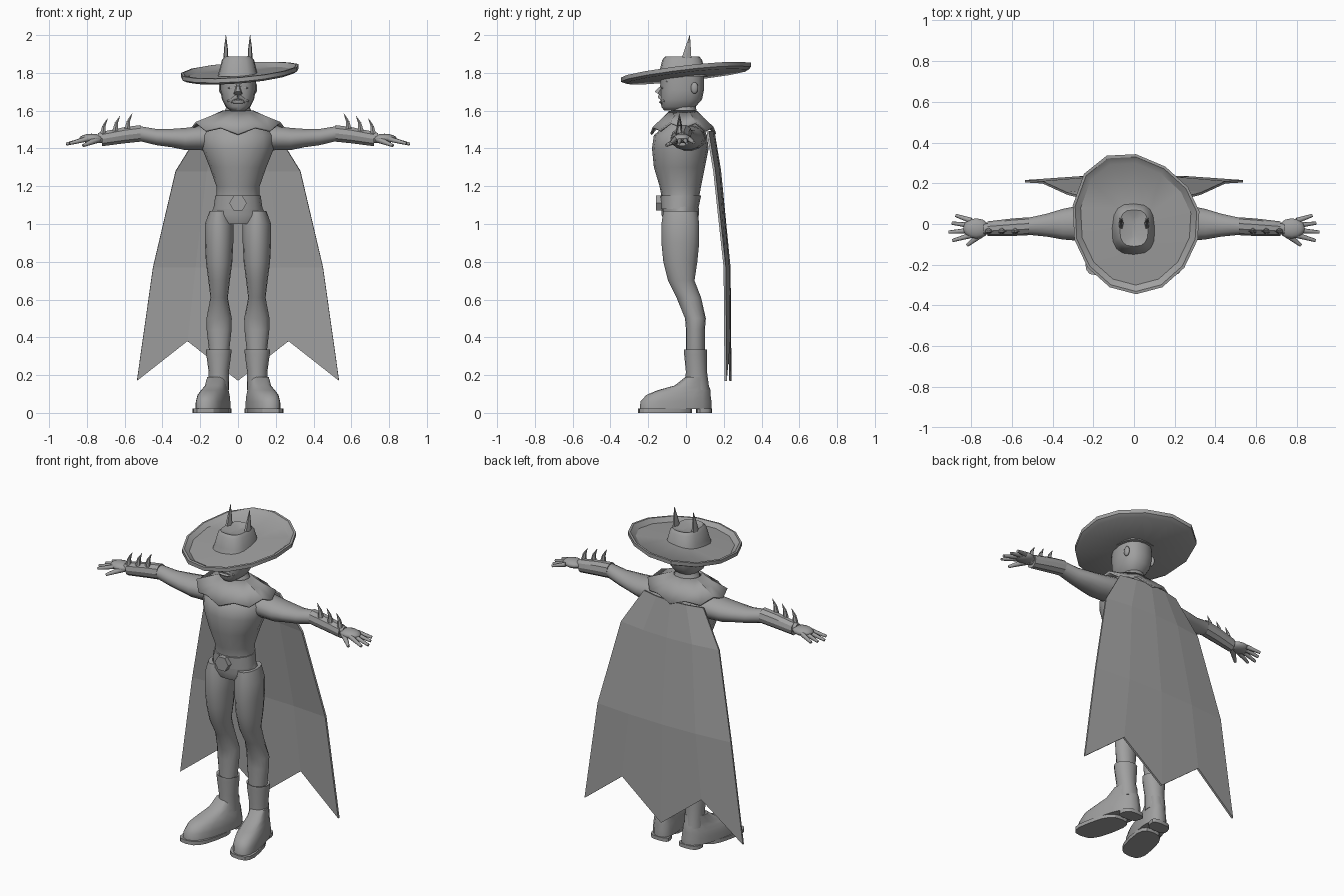
import bpy, bmesh, math
from mathutils import Matrix, Vector

cube = bpy.data.objects.get("Cube")
if cube:
    bpy.data.objects.remove(cube, do_unlink=True)

GREY = (.35, .35, .35, 1)
grey = bpy.data.materials.new("plain_grey")
grey.diffuse_color = GREY
grey.use_nodes = True
grey.node_tree.nodes["Principled BSDF"].inputs["Base Color"].default_value = GREY


def finish(name, bm, side=1, smooth=50, thickness=0):
    """Turn a bmesh into an object; side=-1 mirrors it to the right."""
    bmesh.ops.scale(bm, vec=(side, 1, 1), verts=bm.verts)
    bmesh.ops.recalc_face_normals(bm, faces=bm.faces)
    mesh = bpy.data.meshes.new(name)
    bm.to_mesh(mesh)
    bm.free()
    mesh.materials.append(grey)
    part = bpy.data.objects.new(name, mesh)
    bpy.context.collection.objects.link(part)
    if thickness:
        solidify = part.modifiers.new("thickness", 'SOLIDIFY')
        solidify.thickness = thickness
        solidify.offset = 0
    if smooth:
        bpy.ops.object.select_all(action='DESELECT')
        part.select_set(True)
        bpy.context.view_layer.objects.active = part
        bpy.ops.object.shade_smooth_by_angle(angle=math.radians(smooth))


def skin(name, rows, closed=True, caps=True, **options):
    """Bridge neighbouring rows of points; closed rows are rings."""
    bm = bmesh.new()
    rows = [[bm.verts.new(point) for point in row] for row in rows]
    count = len(rows[0])
    for low, high in zip(rows, rows[1:]):
        for i in range(count if closed else count - 1):
            j = (i + 1) % count
            bm.faces.new((low[i], low[j], high[j], high[i]))
    if caps:
        bm.faces.new(rows[0])
        bm.faces.new(rows[-1])
    finish(name, bm, **options)


def circle(sides):
    """Evenly spaced (cosine, sine) pairs."""
    for i in range(sides):
        angle = math.tau * i / sides
        yield math.cos(angle), math.sin(angle)


def rounded(value, power):
    return math.copysign(abs(value) ** (2 / power), value)


def upright(name, rings, centre=0, sides=16, power=2, toe_out=0, **options):
    """Loft up z. Each ring is height, y, half width, half depth."""
    rows = []
    for z, y, width, depth in rings:
        row = []
        for c, s in circle(sides):
            py = y + depth * rounded(s, power)
            row.append((centre + width * rounded(c, power) - toe_out * (py - .07), py, z))
        rows.append(row)
    skin(name, rows, **options)


def sideways(name, rings, sides=14, **options):
    """Loft along x, drifting forward. Each ring is x, height, half depth, half height."""
    skin(name, [[(x, .02 - .06 * x + depth * c, z + height * s) for c, s in circle(sides)]
                for x, z, depth, height in rings], **options)


def rod(name, start, end, radius, tip, sides=8, **options):
    """Tapered rod between two points."""
    start, end = Vector(start), Vector(end)
    along = end - start
    turn = along.to_track_quat('Z', 'X').to_matrix().to_4x4()
    bm = bmesh.new()
    bmesh.ops.create_cone(bm, cap_ends=True, segments=sides, radius1=radius, radius2=tip,
                          depth=along.length, matrix=Matrix.Translation((start + end) / 2) @ turn)
    finish(name, bm, **options)


def blob(name, centre, size, **options):
    """Stretched ball."""
    bm = bmesh.new()
    place = Matrix.Translation(centre) @ Matrix.Diagonal((*size, 1))
    bmesh.ops.create_uvsphere(bm, u_segments=12, v_segments=8, radius=1, matrix=place)
    finish(name, bm, **options)


# Torso, neck and belt
upright("torso", [(1, -.03, .11, .08), (1.05, -.03, .145, .1), (1.12, -.03, .115, .095),
                  (1.2, -.03, .115, .11), (1.3, -.035, .15, .135), (1.4, -.03, .19, .15),
                  (1.47, -.03, .19, .14), (1.52, -.01, .16, .1), (1.57, -.01, .08, .07),
                  (1.64, -.01, .055, .06)])
upright("belt", [(1.08, -.035, .13, .1), (1.15, -.03, .12, .11)])
rod("belt_buckle", (0, -.12, 1.11), (0, -.16, 1.11), .046, .046, sides=6, smooth=0)

# Head
upright("head", [(1.6, -.045, .04, .07), (1.62, -.04, .065, .09), (1.66, -.025, .085, .11),
                 (1.71, -.02, .094, .115), (1.78, -.02, .094, .115)], power=2.5)
rod("nose", (0, -.12, 1.735), (0, -.15, 1.69), .008, .023, sides=6, smooth=0)
blob("mouth", (0, -.13, 1.645), (.04, .012, .008))


# Hat: tilted egg-shaped brim with a raised rim
def brim_ring(scale, lift):
    for c, s in circle(14):
        x = .01 + .315 * s * (1 - .06 * c)
        y = -.345 * c
        if y > 0:
            y *= 1 - .6 * x
        yield x * scale, y * scale, 1.8 + lift + scale * (.08 * x + .115 * y)


BRIM = [(.3, 0), (.87, -.006), (.96, .015), (1, .014), (1, -.008), (.93, -.02), (.3, -.026)]
skin("hat_brim", [list(brim_ring(*step)) for step in BRIM], smooth=35)

# Dented hat crown
upright("hat_crown", [(1.78, -.02, .11, .13), (1.81, -.02, .1, .12), (1.87, -.02, .085, .105),
                      (1.886, -.02, .07, .09), (1.87, -.02, .01, .05)], power=2.8, smooth=40)


# Mantle over the shoulders with a scalloped edge
def mantle_ring(flare):
    for i, (c, s) in enumerate(circle(16)):
        hem = 1.475 + .035 * s * s + .03 * (i % 2)
        z = 1.595 + (hem - 1.595) * flare
        yield (.08 + .16 * flare) * s, -.015 - (.07 + .1 * flare) * c, z


skin("mantle", [list(mantle_ring(flare)) for flare in (1, .45, 0)],
     caps=False, smooth=30, thickness=.012)

# Cape in five columns with a pointed hem
cape = []
for z, width, middle, bow in ((1.49, .2, .145, .03), (1.28, .33, .18, .03),
                              (.77, .45, .23, .025), (.17, .535, .235, .025)):
    row = []
    for column in range(5):
        across = column / 2 - 1
        notch = .21 if z < .2 and column % 2 else 0
        row.append((width * across, middle - bow * across ** 2, z + notch))
    cape.append(row)
skin("cape", cape, closed=False, caps=False, smooth=0, thickness=.012)

for side, tag in ((1, "left_"), (-1, "right_")):
    # Face and hat horns
    rod(tag + "moustache", (0, -.135, 1.675), (.055, -.115, 1.65), .014, .004, side=side)
    rod(tag + "brow", (.005, -.13, 1.73), (.075, -.1, 1.755), .01, .004, side=side)
    blob(tag + "eye", (.036, -.123, 1.72), (.017, .008, .006), side=side)
    blob(tag + "ear", (.09, .045, 1.72), (.012, .02, .03), side=side)
    upright(tag + "horn", [(1.86, 0, .014, .034), (1.93, .01, .01, .018), (2, .02, .001, .001)],
            centre=.064, sides=6, smooth=30, side=side)

    # Arm and forearm guard
    sideways(tag + "arm", [(.1, 1.455, .09, .07), (.2, 1.455, .09, .066), (.28, 1.45, .085, .06),
                           (.35, 1.455, .075, .05), (.43, 1.46, .056, .044), (.53, 1.48, .04, .04),
                           (.74, 1.455, .026, .028)], side=side)
    sideways(tag + "forearm_guard", [(.515, 1.48, .044, .046), (.6, 1.47, .043, .045),
                                     (.72, 1.45, .036, .04)], sides=10, smooth=30, side=side)

    # Curved spikes on the guard
    for number in range(3):
        x, z = .585 + .065 * number, 1.505 - .013 * number
        root, bend, tip = [Vector((x - back, -.035, z + up))
                           for back, up in ((0, 0), (.005, .04), (.025, .08))]
        rod(f"{tag}spike_base_{number + 1}", root, bend, .017, .01, sides=6, side=side)
        rod(f"{tag}spike_tip_{number + 1}", bend, tip, .01, .001, sides=6, side=side)

    # Hand with fanned fingers and a thumb
    blob(tag + "palm", (.775, -.022, 1.453), (.065, .05, .025), side=side)
    for number in range(4):
        fan = .2 * (number - 1.4)
        reach = .11 - .015 * abs(number - 1)
        root = Vector((.8, -.055 + .024 * number, 1.45))
        tip = root + reach * Vector((math.cos(fan), math.sin(fan), -.25))
        rod(f"{tag}finger_{number + 1}", root, tip, .014, .008, side=side)
    rod(tag + "thumb", (.74, -.04, 1.45), (.82, -.105, 1.415), .02, .008, side=side)

    # Leg
    upright(tag + "leg", [(1.07, -.03, .05, .09), (1, -.03, .075, .1), (.9, -.03, .075, .1),
                          (.8, -.03, .07, .09), (.7, -.025, .057, .07), (.61, .015, .046, .065),
                          (.5, .05, .067, .055), (.44, .05, .066, .05), (.3, .05, .05, .05)],
            centre=.1, side=side)

    # Boot
    upright(tag + "boot_shaft", [(.33, .05, .058, .05), (.335, .05, .068, .06), (.31, .05, .066, .06),
                                 (.22, .055, .054, .056), (.12, .06, .055, .064)],
            centre=.102, side=side)
    upright(tag + "boot_foot", [(.02, -.055, .078, .19), (.06, -.053, .077, .188),
                                (.095, -.04, .072, .17), (.12, -.01, .062, .14),
                                (.145, .03, .055, .09), (.19, .055, .052, .058)],
            centre=.105, power=2.5, toe_out=.22, side=side)
    for name, y, width, depth in (("sole", -.11, .083, .143), ("heel", .095, .063, .042)):
        upright(tag + name, [(z, y, width, depth) for z in (0, .022)],
                centre=.105, power=3, toe_out=.22, smooth=30, side=side)
